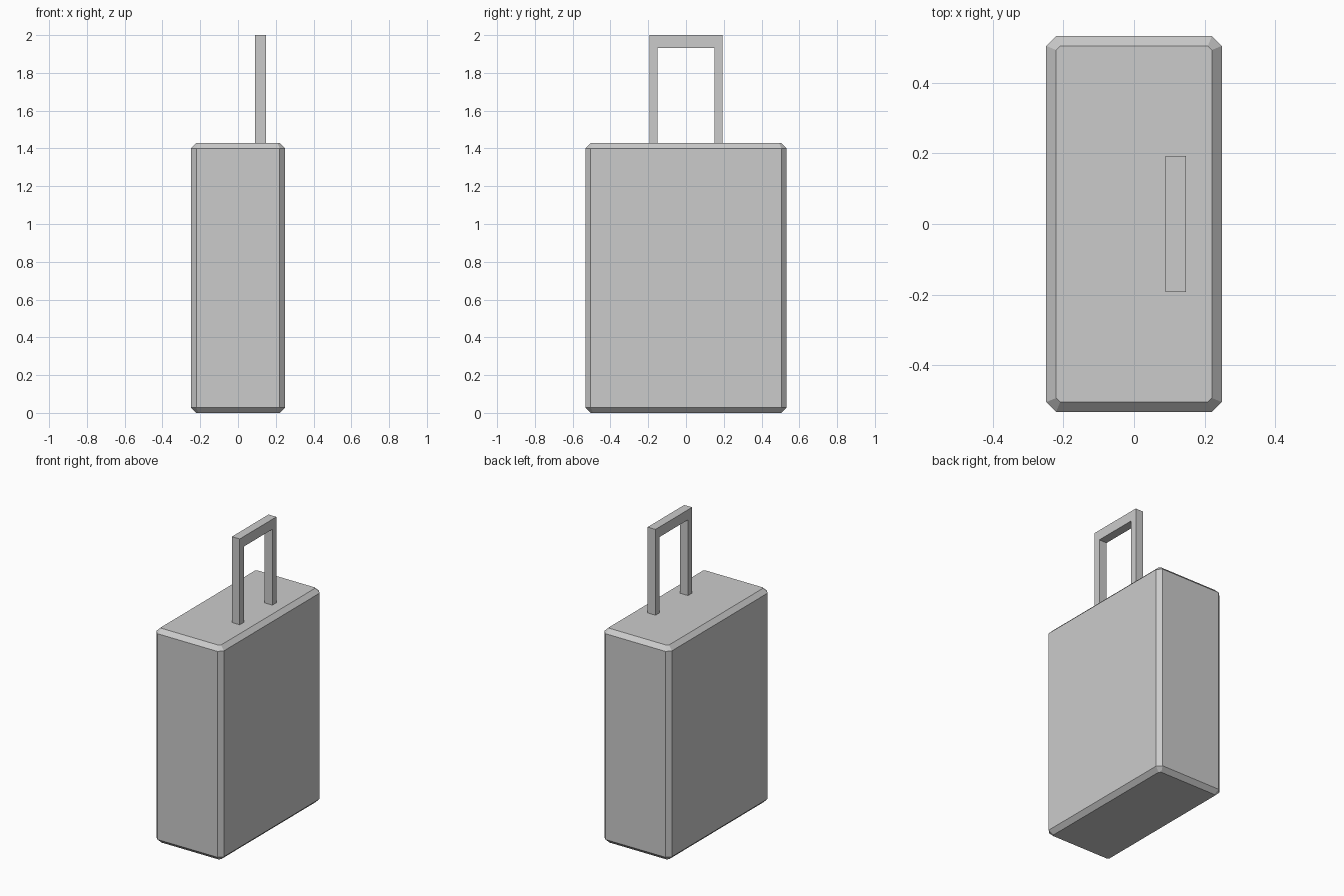
import bpy, bmesh

cube = bpy.data.objects.get("Cube")
if cube:
    bpy.data.objects.remove(cube, do_unlink=True)

grey = bpy.data.materials.new("light_grey")
grey.use_nodes = True
colour = (0.6, 0.6, 0.6, 1)
grey.diffuse_color = colour
grey.node_tree.nodes["Principled BSDF"].inputs["Base Color"].default_value = colour


def extrude_profile(name, points, offset):
    """Fill a closed profile and extrude it; return the object and its bmesh."""
    bm = bmesh.new()
    face = bm.faces.new([bm.verts.new(p) for p in points])
    result = bmesh.ops.extrude_face_region(bm, geom=[face], use_keep_orig=True)
    top = [v for v in result["geom"] if isinstance(v, bmesh.types.BMVert)]
    bmesh.ops.translate(bm, verts=top, vec=offset)
    bmesh.ops.recalc_face_normals(bm, faces=bm.faces)
    mesh = bpy.data.meshes.new(name)
    mesh.materials.append(grey)
    obj = bpy.data.objects.new(name, mesh)
    bpy.context.collection.objects.link(obj)
    return obj, bm


def finish(obj, bm):
    bm.to_mesh(obj.data)
    bm.free()


def bevel(bm, edges, width):
    bmesh.ops.bevel(bm, geom=edges, offset=width, segments=1,
                    affect="EDGES", profile=0.5)


# Case: chamfer the upright edges first, then the rims of both end caps
W, D, H, CHAMFER = 0.249, 0.533, 1.428, 0.028
case, bm = extrude_profile(
    "case", [(-W, -D, 0), (W, -D, 0), (W, D, 0), (-W, D, 0)], (0, 0, H))


def is_upright(edge):
    return abs(edge.verts[0].co.z - edge.verts[1].co.z) > 0.1


bevel(bm, [e for e in bm.edges if is_upright(e)], CHAMFER)
bevel(bm, [e for e in bm.edges if not is_upright(e)], CHAMFER)
finish(case, bm)

# Pull handle: square-cornered arch standing towards one broad side
X0, THICK = 0.09, 0.058
OUTER, INNER, TOP, UNDER = 0.193, 0.15, 2.0, 1.933
half = [(OUTER, H), (OUTER, TOP), (INNER, UNDER), (INNER, H)]
arch = [(-OUTER, H), (-OUTER, TOP), (OUTER, TOP), (OUTER, H),
        (INNER, H), (INNER, UNDER), (-INNER, UNDER), (-INNER, H)]
handle, bm = extrude_profile("pull_handle", [(X0, y, z) for y, z in arch],
                             (THICK, 0, 0))
finish(handle, bm)
